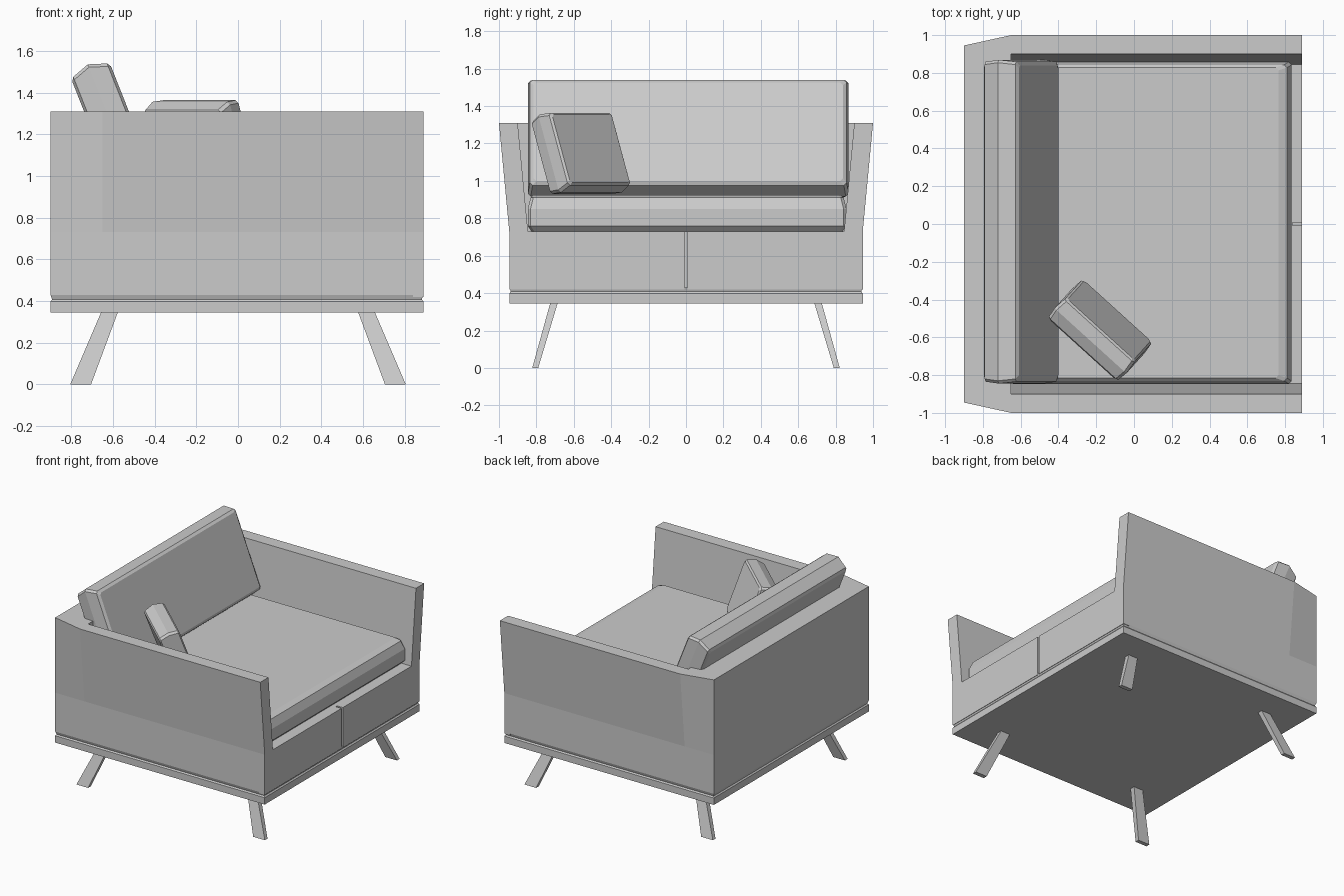
import bpy, bmesh, math
from mathutils import Matrix, Vector

cube = bpy.data.objects.get("Cube")
if cube:
    bpy.data.objects.remove(cube, do_unlink=True)

GREY = (0.6, 0.6, 0.6, 1)
fabric = bpy.data.materials.new("light grey")
fabric.use_nodes = True
fabric.diffuse_color = GREY
fabric.node_tree.nodes["Principled BSDF"].inputs["Base Color"].default_value = GREY


def loft(name, rings, matrix=Matrix()):
    """Skin a stack of equal-length outlines and cap both ends."""
    bm = bmesh.new()
    loops = [[bm.verts.new(matrix @ Vector(p)) for p in ring] for ring in rings]
    n = len(loops[0])
    for a, b in zip(loops, loops[1:]):
        for i in range(n):
            j = (i + 1) % n
            bm.faces.new((a[i], a[j], b[j], b[i]))
    bm.faces.new(loops[0][::-1])
    bm.faces.new(loops[-1])
    bmesh.ops.recalc_face_normals(bm, faces=bm.faces)
    mesh = bpy.data.meshes.new(name)
    bm.to_mesh(mesh)
    bm.free()
    mesh.materials.append(fabric)
    obj = bpy.data.objects.new(name, mesh)
    bpy.context.collection.objects.link(obj)
    return obj


def rect(x0, x1, y0, y1, z):
    return [(x0, y0, z), (x1, y0, z), (x1, y1, z), (x0, y1, z)]


def clipped(hx, hy, z, c=0.015):
    """Rectangle with cut corners."""
    return [(hx - c, -hy, z), (hx, c - hy, z), (hx, hy - c, z), (hx - c, hy, z),
            (c - hx, hy, z), (-hx, hy - c, z), (-hx, c - hy, z), (c - hx, -hy, z)]


def cushion(name, hx, hy, layers, matrix):
    """Layers are (height, inset along x, inset along y)."""
    return loft(name, [clipped(hx - ix, hy - iy, z) for z, ix, iy in layers], matrix)


# Plinth with a shallow groove all round
FRONT, BACK, SIDE = 0.89, -0.9, 0.945
loft("plinth", [rect(BACK + i, FRONT - i, i - SIDE, SIDE - i, z)
                for z, i in ((0.345, 0), (0.398, 0), (0.408, 0.008), (0.43, 0))])

# Seat base: core and two front panels with a gap between them
loft("seat_base", [rect(BACK, 0.84, -SIDE, SIDE, z) for z in (0.43, 0.73)])
for side, s in (("left", 1), ("right", -1)):
    loft("front_panel_" + side,
         [rect(0.84, FRONT, s * 0.008, s * SIDE, z) for z in (0.42, 0.73)])


# Arms and back: one flaring U-shaped wall
def wall_outline(outer, inner, z):
    half = [(BACK, SIDE), (-0.65, outer), (FRONT, outer), (FRONT, inner), (-0.65, inner)]
    return [(x, y, z) for x, y in half] + [(x, -y, z) for x, y in reversed(half)]


loft("arms_and_back", [wall_outline(SIDE, 0.845, 0.73), wall_outline(1.0, 0.9, 1.31)])

# Seat cushion
cushion("seat_cushion", 0.745, 0.852,
        [(0.73, 0.03, 0.02), (0.76, 0, 0), (0.85, 0, 0), (0.91, 0.025, 0.015),
         (0.925, 0.07, 0.03)],
        Matrix.Translation((0.09, 0.006, 0)))

# Back cushion, leaning backwards
lean = math.radians(90 - 21.6)
cushion("back_cushion", 0.333, 0.857,
        [(-0.1, 0.05, 0.03), (-0.087, 0.03, 0.01), (0, 0, 0), (0.087, 0.03, 0.01),
         (0.1, 0.05, 0.03)],
        Matrix.Translation((-0.598, 0.012, 1.226)) @ Matrix.Rotation(lean, 4, 'Y'))

# Small cushion, turned and leaning on the right arm
turn, tilt = math.radians(47.8), math.radians(90 - 20)
cushion("throw_cushion", 0.222, 0.257,
        [(-0.077, 0.028, 0.02), (-0.067, 0.016, 0.008), (0, 0, 0),
         (0.067, 0.016, 0.008), (0.077, 0.028, 0.02)],
        Matrix.Translation((-0.18, -0.562, 1.147)) @ Matrix.Rotation(turn, 4, 'Z')
        @ Matrix.Rotation(tilt, 4, 'Y'))

# Splayed flat legs
for end, sx in (("front", 1), ("back", -1)):
    for side, sy in (("left", 1), ("right", -1)):
        loft(f"{end}_{side}_leg",
             [rect(sx * 0.705, sx * 0.805, sy * 0.79, sy * 0.822, 0),
              rect(sx * 0.575, sx * 0.655, sy * 0.685, sy * 0.725, 0.35)])
